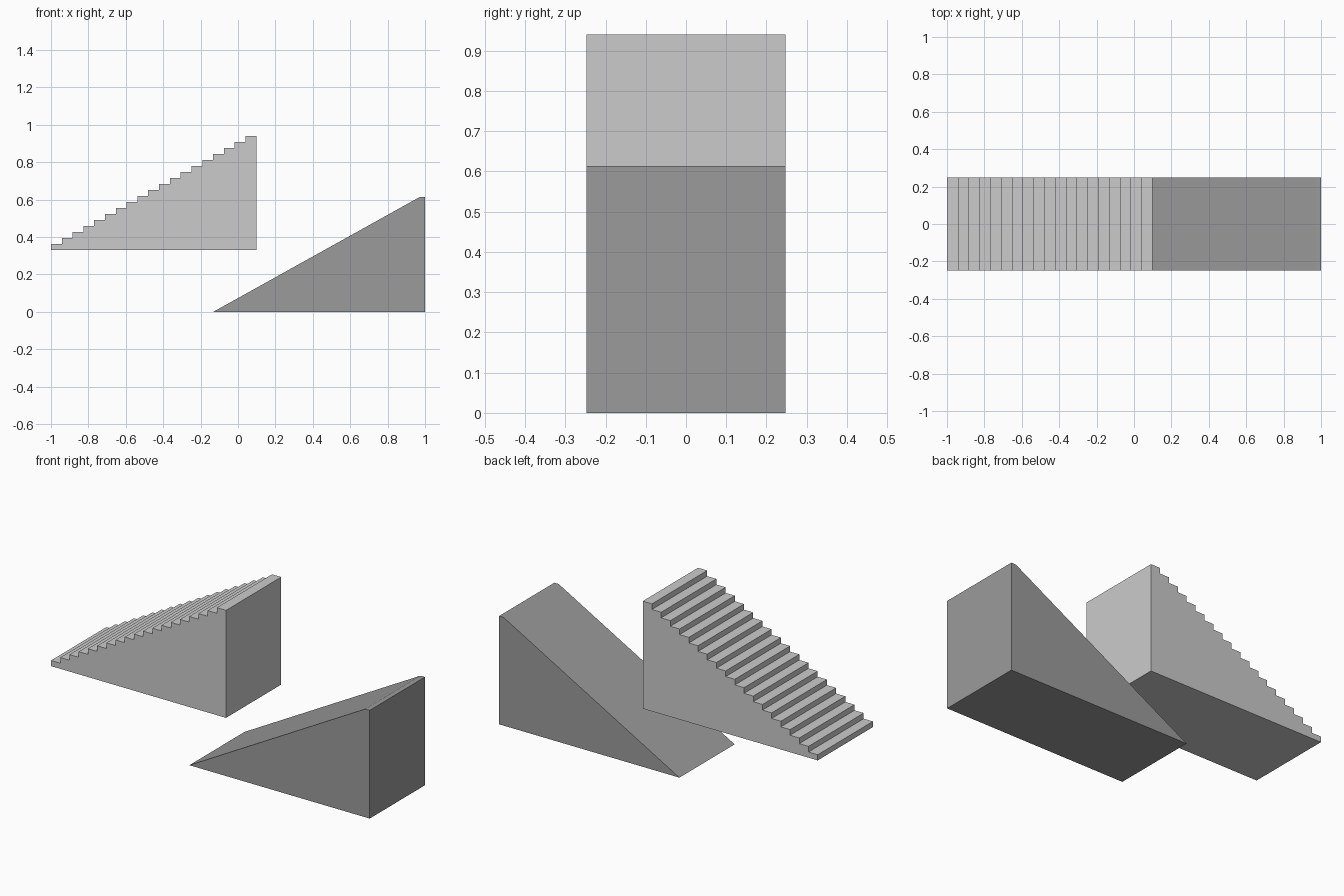
import bpy, bmesh

if "Cube" in bpy.data.objects:
    bpy.data.objects.remove(bpy.data.objects["Cube"])

HALF_W = 0.2475


def extrude_profile(name, profile):
    """Extrude an x-z outline across the full width in y."""
    bm = bmesh.new()
    face = bm.faces.new([bm.verts.new((x, -HALF_W, z)) for x, z in profile])
    new = bmesh.ops.extrude_face_region(bm, geom=[face])["geom"]
    bmesh.ops.translate(bm, vec=(0, 2 * HALF_W, 0),
                        verts=[v for v in new if isinstance(v, bmesh.types.BMVert)])
    bmesh.ops.recalc_face_normals(bm, faces=bm.faces)
    mesh = bpy.data.meshes.new(name)
    bm.to_mesh(mesh)
    bm.free()
    obj = bpy.data.objects.new(name, mesh)
    bpy.context.collection.objects.link(obj)
    return obj


# Solid staircase: 19 equal steps
STEPS, X0, X1, Z0, Z1 = 19, -1.0, 0.098, 0.33, 0.94
run, rise = (X1 - X0) / STEPS, (Z1 - Z0) / STEPS
outline = [(X1, Z0), (X0, Z0)]
for i in range(STEPS):
    top = Z0 + (i + 1) * rise
    # Tread: front and back edge; the next front edge forms the riser
    outline += [(X0 + i * run, top), (X0 + (i + 1) * run, top)]
extrude_profile("staircase", outline)

# Ramp wedge with a narrow flat landing
ramp = extrude_profile("ramp", [(-0.132, 0), (1.0, 0), (1.0, 0.614), (0.972, 0.614)])
dark = bpy.data.materials.new("dark_grey")
dark.diffuse_color = (0.33, 0.33, 0.33, 1)
dark.use_nodes = True
dark.node_tree.nodes["Principled BSDF"].inputs["Base Color"].default_value = dark.diffuse_color
ramp.data.materials.append(dark)
